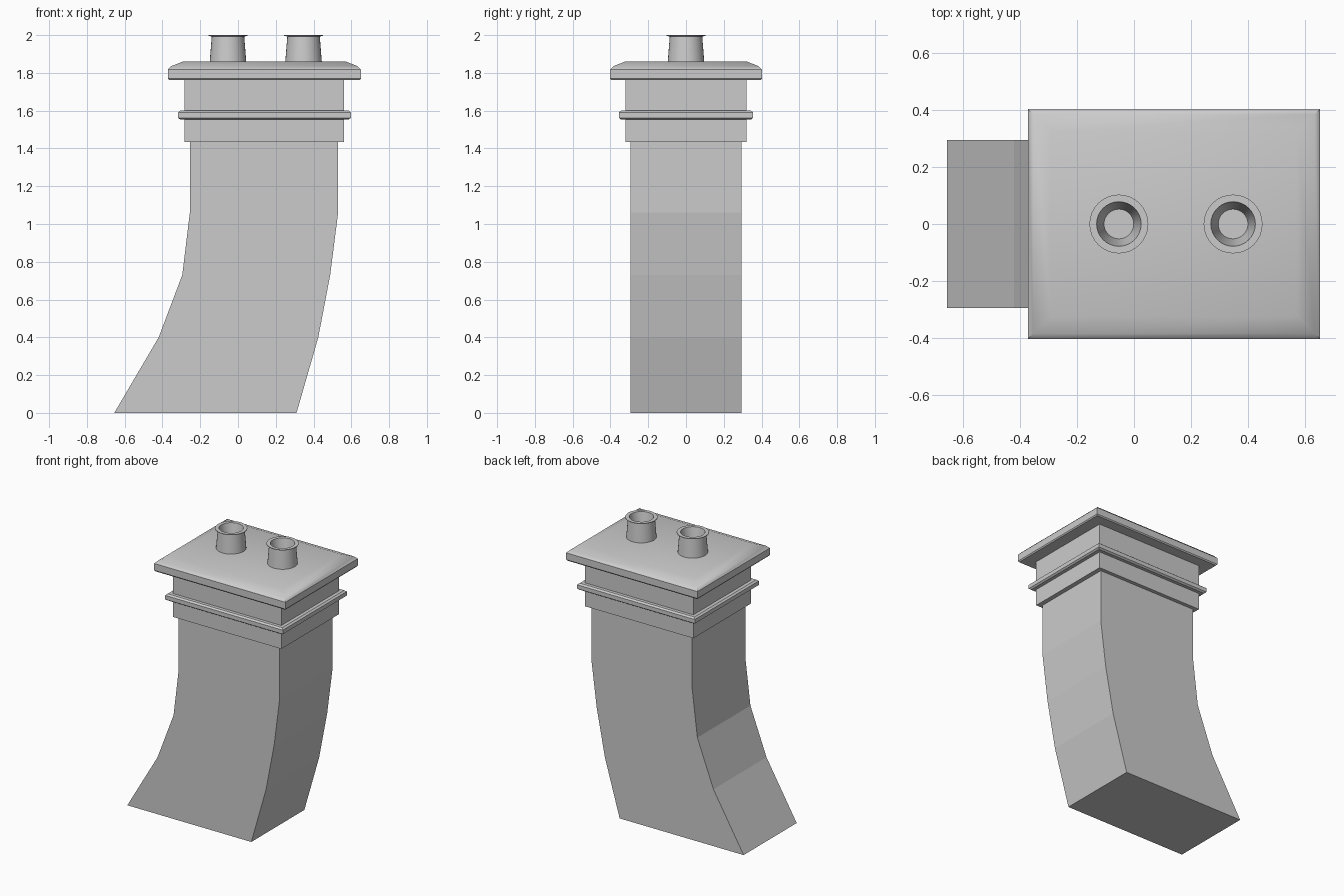
import bpy, bmesh, math

if "Cube" in bpy.data.objects:
    bpy.data.objects.remove(bpy.data.objects["Cube"])

CX = 0.14  # centre of the chimney top in x


def finish(name, bm, angle=None):
    bmesh.ops.recalc_face_normals(bm, faces=bm.faces)
    me = bpy.data.meshes.new(name)
    bm.to_mesh(me)
    bm.free()
    ob = bpy.data.objects.new(name, me)
    bpy.context.collection.objects.link(ob)
    if angle:
        bpy.ops.object.select_all(action='DESELECT')
        ob.select_set(True)
        bpy.context.view_layer.objects.active = ob
        bpy.ops.object.shade_smooth_by_angle(angle=math.radians(angle))
    return ob


def skin(bm, loops, cap_start=True, cap_end=True):
    """Bridge successive closed loops of points with quads."""
    rings = [[bm.verts.new(p) for p in loop] for loop in loops]
    n = len(rings[0])
    for a, b in zip(rings, rings[1:]):
        for i in range(n):
            j = (i + 1) % n
            bm.faces.new((a[i], a[j], b[j], b[i]))
    if cap_start:
        bm.faces.new(rings[0])
    if cap_end:
        bm.faces.new(rings[-1])


def rect(x0, x1, y, z):
    return [(x0, -y, z), (x1, -y, z), (x1, y, z), (x0, y, z)]


def stepped_block(name, hx, hy, levels, angle=None):
    """Rectangular block from (inset, height) levels."""
    bm = bmesh.new()
    skin(bm, [rect(CX - hx + i, CX + hx - i, hy - i, z) for i, z in levels])
    return finish(name, bm, angle)


# Curved stack: left and right edge at each height
edges = [(-0.655, 0.31, 0), (-0.42, 0.425, 0.40), (-0.295, 0.488, 0.73),
         (-0.255, 0.53, 1.06), (-0.255, 0.53, 1.45)]
bm = bmesh.new()
skin(bm, [rect(l, r, 0.295, z) for l, r, z in edges])
finish("chimney_stack", bm)

# Collar, moulding band and top slab
stepped_block("collar", 0.422, 0.321, [(0, 1.435), (0, 1.77)])
stepped_block("moulding_band", 0.458, 0.356,
              [(0.012, 1.553), (0, 1.562), (0, 1.59), (0.012, 1.60)])
stepped_block("top_slab", 0.511, 0.402,
              [(0.006, 1.762), (0, 1.77), (0, 1.818), (0.018, 1.836), (0.08, 1.86)], 35)

# Chimney pots: outer wall, flared lip, tapered bore
pot_profile = [(0.097, 1.855), (0.086, 1.993), (0.103, 1.996), (0.103, 2.0),
               (0.078, 2.0), (0.052, 1.862)]
SIDES = 32
for k, x in enumerate((CX - 0.193, CX + 0.207)):
    bm = bmesh.new()
    skin(bm, [[(x + r * math.cos(2 * math.pi * i / SIDES),
                r * math.sin(2 * math.pi * i / SIDES), z) for i in range(SIDES)]
              for r, z in pot_profile])
    finish(f"chimney_pot_{k + 1}", bm, 35)
